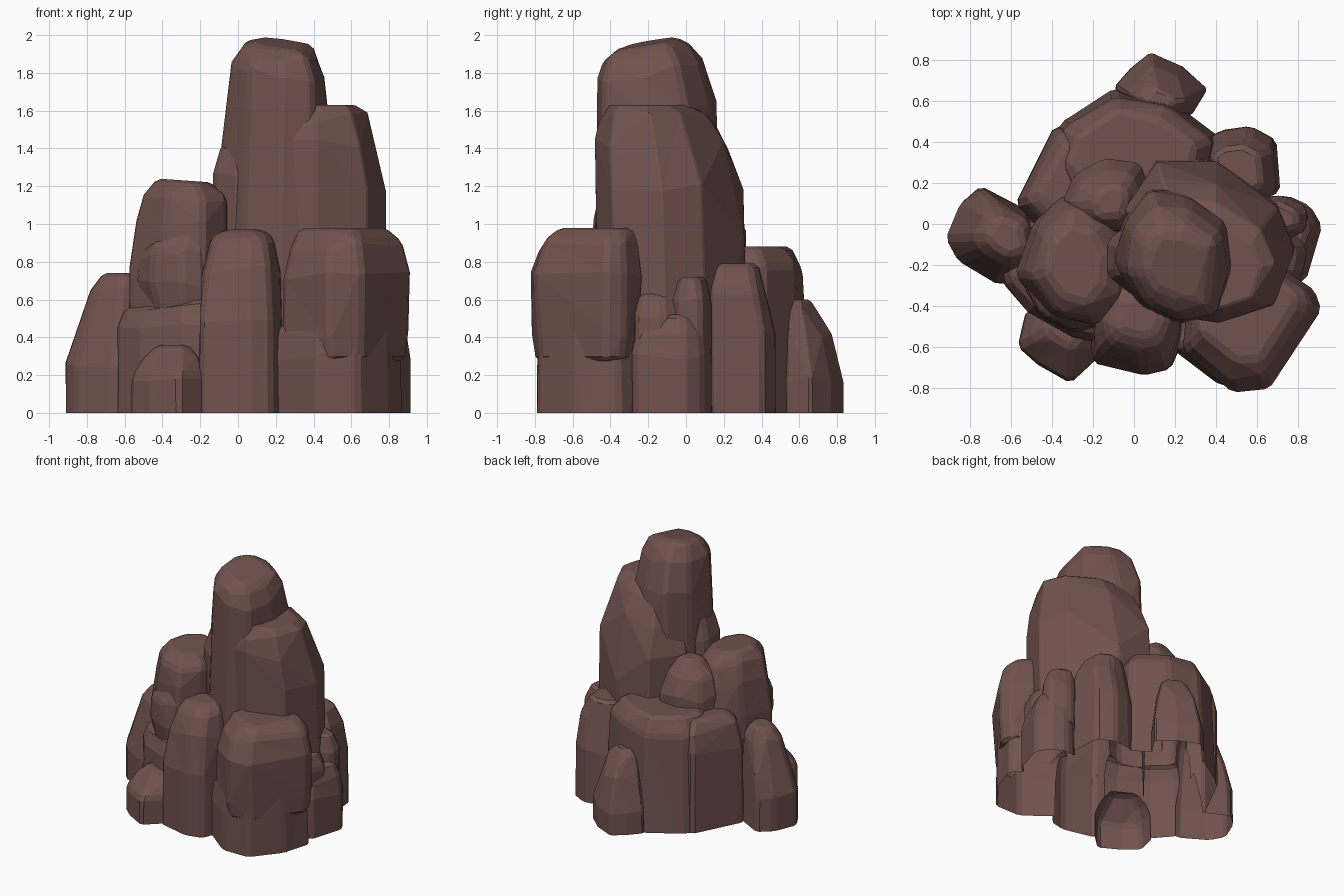
import bpy, bmesh, random

if "Cube" in bpy.data.objects:
    bpy.data.objects.remove(bpy.data.objects["Cube"])

random.seed(4)
stone = bpy.data.materials.new("brown_stone")
stone.diffuse_color = (0.165, 0.085, 0.075, 1)
stone.use_nodes = True
stone.node_tree.nodes["Principled BSDF"].inputs["Base Color"].default_value = stone.diffuse_color
rocks = []


def rock(name, outline, rings, tilt=(0, 0), bevel=0.022):
    """Faceted boulder: hull of scaled outlines. Ring = (z, scale, dx, dy)."""
    n = len(outline)
    cx = sum(p[0] for p in outline) / n
    cy = sum(p[1] for p in outline) / n
    zmin, zmax = rings[0][0], rings[-1][0]
    sink = random.uniform(0, 0.06)
    bm = bmesh.new()
    for i, (z, s, dx, dy) in enumerate(rings):
        for x, y in outline:
            j = 0 if i == 0 else random.uniform(-0.03, 0.025)
            px, py = (x - cx) * (s + j), (y - cy) * (s + j)
            w = max(0, (z - zmin) / (zmax - zmin) - 0.5) * 2
            pz = z + w * (tilt[0] * px + tilt[1] * py) - (sink if i == 0 else 0)
            if 0 < i < len(rings) - 1:
                pz += random.uniform(-0.03, 0.03)
            bm.verts.new((cx + dx + px, cy + dy + py, pz))
    res = bmesh.ops.convex_hull(bm, input=bm.verts)
    junk = {g for g in res["geom_interior"] + res["geom_unused"]
            if isinstance(g, bmesh.types.BMVert)}
    bmesh.ops.delete(bm, geom=list(junk), context='VERTS')
    bmesh.ops.dissolve_limit(bm, angle_limit=0.12, verts=bm.verts, edges=bm.edges)
    sharp = [e for e in bm.edges if len(e.link_faces) == 2 and e.calc_face_angle() > 0.4]
    bmesh.ops.bevel(bm, geom=sharp, offset=bevel, segments=1, profile=0.5,
                    affect='EDGES', clamp_overlap=True)
    bmesh.ops.triangulate(bm, faces=bm.faces)
    bmesh.ops.recalc_face_normals(bm, faces=bm.faces)
    me = bpy.data.meshes.new(name)
    bm.to_mesh(me)
    bm.free()
    me.materials.append(stone)
    ob = bpy.data.objects.new(name, me)
    bpy.context.collection.objects.link(ob)
    rocks.append(ob)


# Tall pillars
rock("tall_spire",
     [(-.11, -.2), (-.07, .03), (.05, .18), (.25, .16), (.44, .02), (.48, -.2),
      (.4, -.44), (.2, -.48), (0, -.39)],
     [(-.1, 1.05, 0, 0), (1.25, 1.02, 0, 0), (1.6, .96, .02, -.01), (1.82, .86, .03, -.04),
      (1.92, .7, .03, -.06), (1.96, .46, .01, -.06)], tilt=(-.08, .18))
rock("second_pillar",
     [(.16, -.42), (.42, -.46), (.68, -.37), (.79, -.1), (.7, .12), (.4, .3), (.1, .34), (-.05, .1)],
     [(-.1, 1, 0, 0), (.95, 1, 0, 0), (1.2, .99, .01, -.03), (1.42, .89, .0, -.07),
      (1.56, .74, .0, -.1), (1.63, .52, .02, -.13)])
rock("left_pillar",
     [(-.58, -.25), (-.5, 0), (-.35, .15), (-.15, .12), (-.04, -.1), (-.06, -.35), (-.2, -.51), (-.42, -.46)],
     [(-.1, 1, 0, 0), (.75, 1, 0, 0), (1, .94, .02, 0), (1.15, .84, .03, -.02), (1.23, .56, .01, -.02)],
     tilt=(-.07, 0))
rock("back_ledge_pillar",
     [(-.35, .1), (-.3, .24), (-.15, .32), (.03, .3), (.08, .15), (0, -.05), (-.25, -.05)],
     [(.4, 1, 0, 0), (.94, 1, 0, 0), (1.1, .8, 0, -.02), (1.2, .4, .02, -.03)])
rock("spire_left_shelf", [(-.13, -.25), (-.13, -.08), (0, .02), (.2, .1), (.2, -.3), (0, -.35)],
     [(.8, 1, 0, 0), (1.24, 1, 0, 0), (1.42, .85, .02, 0)])

# Front rocks
rock("front_centre_rock",
     [(-.22, -.55), (-.2, -.68), (.05, -.74), (.18, -.71), (.25, -.55), (.21, -.3), (-.17, -.3)],
     [(-.1, 1, 0, 0), (.5, .98, 0, 0), (.76, .89, 0, .03), (.9, .72, .01, .06), (.97, .42, .01, .08)])
rock("front_right_boulder",
     [(.23, -.62), (.48, -.83), (.66, -.8), (.79, -.6), (.92, -.42), (.89, -.32), (.74, -.23), (.4, -.25), (.26, -.4)],
     [(.3, .9, 0, 0), (.42, .97, 0, 0), (.72, 1, 0, 0), (.89, .88, -.01, .01), (.98, .68, -.02, .05)],)
rock("front_right_base",
     [(.18, -.6), (.42, -.79), (.64, -.79), (.81, -.58), (.88, -.35), (.7, -.2), (.25, -.3)],
     [(-.1, 1, 0, 0), (.3, 1, 0, 0), (.45, .94, 0, 0), (.54, .7, 0, 0)], tilt=(.1, 0))
rock("front_left_small_rock",
     [(-.57, -.6), (-.53, -.42), (-.25, -.36), (-.17, -.65), (-.31, -.78), (-.47, -.69)],
     [(-.1, 1, 0, 0), (.18, .97, 0, 0), (.29, .77, .02, .03), (.36, .46, .04, .07)])
rock("left_front_base",
     [(-.65, -.28), (-.52, -.43), (-.3, -.56), (-.12, -.6), (-.1, -.1), (-.6, .05)],
     [(-.1, 1, 0, 0), (.45, .99, 0, 0), (.58, .88, .02, .02)], tilt=(.12, 0))
rock("left_pillar_boulder",
     [(-.54, -.3), (-.46, -.45), (-.3, -.53), (-.17, -.5), (-.12, -.3), (-.35, -.15)],
     [(.56, .8, .02, 0), (.68, 1, 0, 0), (.85, .95, 0, 0), (1.0, .65, .04, .02)], tilt=(.2, 0))

# Left and back rocks
rock("far_left_rock",
     [(-.92, -.07), (-.85, .1), (-.75, .19), (-.5, .06), (-.46, -.22), (-.66, -.3), (-.86, -.18)],
     [(-.1, 1, 0, 0), (.26, .98, 0, 0), (.45, .86, .02, 0), (.64, .64, .06, 0), (.74, .4, .08, 0)])
rock("back_ledge",
     [(-.44, .3), (-.36, .5), (-.1, .67), (.18, .61), (.42, .43), (.35, 0), (-.3, 0)],
     [(-.1, 1, 0, 0), (.5, .97, 0, 0), (.77, .9, 0, -.01), (.88, .74, 0, -.03)])
rock("back_left_column",
     [(-.58, .1), (-.52, .24), (-.39, .48), (-.2, .45), (-.1, .1), (-.4, -.1)],
     [(-.1, 1, 0, 0), (.6, .97, 0, 0), (.78, .88, .02, 0), (.85, .65, .04, 0)])
rock("back_small_rock",
     [(-.1, .67), (-.02, .76), (.08, .84), (.24, .77), (.36, .66), (.28, .53), (0, .5)],
     [(-.1, 1, 0, 0), (.18, .98, 0, 0), (.4, .78, 0, -.03), (.54, .54, 0, -.06), (.6, .32, 0, -.07)])

# Right side rocks
rock("back_right_rock",
     [(.34, .4), (.42, .46), (.57, .48), (.7, .41), (.72, .16), (.55, .08), (.35, .2)],
     [(-.1, 1, 0, 0), (.42, .99, 0, 0), (.64, .9, 0, -.03), (.79, .62, -.02, -.03)])
rock("right_rock",
     [(.62, .12), (.75, .14), (.86, .09), (.92, -.01), (.84, -.27), (.65, -.32)],
     [(-.1, 1, 0, 0), (.3, 1, 0, 0), (.42, .94, -.01, 0), (.52, .75, -.03, 0)])
rock("right_upper_block",
     [(.6, .13), (.73, .14), (.85, .08), (.85, -.03), (.75, -.08), (.6, -.08)],
     [(.3, 1, 0, 0), (.6, .98, 0, 0), (.72, .72, -.02, 0)])
rock("right_front_block",
     [(.6, -.02), (.78, -.03), (.85, -.12), (.82, -.27), (.6, -.3)],
     [(.25, 1, 0, 0), (.52, .98, 0, 0), (.63, .75, -.03, 0)])

# Merge the rocks into one outer shell
base = rocks[0]
for other in rocks[1:]:
    m = base.modifiers.new("join_" + other.name, 'BOOLEAN')
    m.operation = 'UNION'
    m.solver = 'EXACT'
    m.object = other
bpy.context.view_layer.update()
merged = bpy.data.meshes.new_from_object(base.evaluated_get(bpy.context.evaluated_depsgraph_get()))

# Open, flat underside at ground level
bm = bmesh.new()
bm.from_mesh(merged)
bmesh.ops.bisect_plane(bm, geom=bm.verts[:] + bm.edges[:] + bm.faces[:],
                       plane_co=(0, 0, 0), plane_no=(0, 0, 1), clear_inner=True)
bm.to_mesh(merged)
bm.free()
for ob in rocks:
    bpy.data.objects.remove(ob)
merged.materials.clear()
merged.materials.append(stone)
formation = bpy.data.objects.new("rock_formation", merged)
bpy.context.collection.objects.link(formation)
